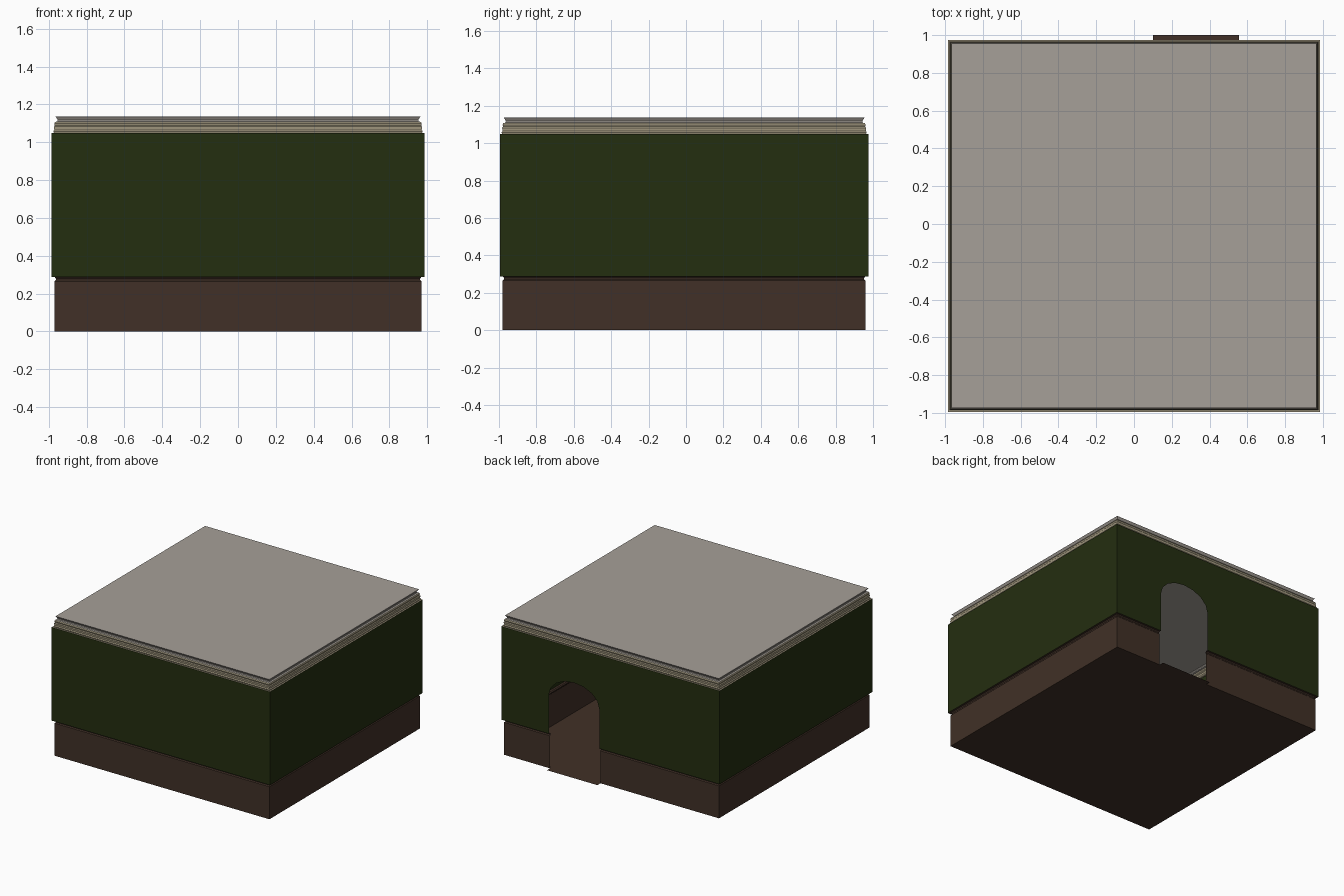
import bpy, bmesh, math

if "Cube" in bpy.data.objects:
    bpy.data.objects.remove(bpy.data.objects["Cube"])

X, Y0, Y1 = 0.985, -0.995, 0.975      # wall shell extents
DX0, DX1 = 0.10, 0.555                # doorway in the back wall
WALL_Z0, WALL_Z1, TOP = 0.288, 1.05, 1.137


def material(name, rgb):
    m = bpy.data.materials.new(name)
    m.diffuse_color = (*rgb, 1)
    m.use_nodes = True
    m.node_tree.nodes["Principled BSDF"].inputs["Base Color"].default_value = m.diffuse_color
    return m


GREEN = material("dark green wall", (0.0176, 0.0273, 0.0052))
BROWN = material("dark brown wood", (0.0529, 0.0300, 0.0200))
TAN = material("tan cornice", (0.39, 0.34, 0.23))
GREY = material("warm grey plaster", (0.38, 0.35, 0.315))


def make(name, faces, mat):
    """Object from a list of point loops."""
    bm = bmesh.new()
    for f in faces:
        bm.faces.new([bm.verts.new(p) for p in f])
    bmesh.ops.remove_doubles(bm, verts=bm.verts, dist=1e-5)
    me = bpy.data.meshes.new(name)
    bm.to_mesh(me)
    bm.free()
    me.materials.append(mat)
    ob = bpy.data.objects.new(name, me)
    bpy.context.collection.objects.link(ob)
    return ob


def ring(inset, z, door=False):
    """Closed path round the room; with door it starts and ends at the jambs."""
    x, a, b = X - inset, Y0 + inset, Y1 - inset
    pts = [(-x, b, z), (-x, a, z), (x, a, z), (x, b, z)]
    if door:
        return [(DX0, b, z)] + pts + [(DX1, b, z)]
    return pts + pts[:1]


def sweep(name, profile, mat, door=False):
    faces = []
    for p, q in zip(profile, profile[1:]):
        lo, hi = ring(*p, door), ring(*q, door)
        for i in range(len(lo) - 1):
            faces.append([lo[i], lo[i + 1], hi[i + 1], hi[i]])
    return make(name, faces, mat)


# floor with door sill
x, a, b = X - 0.015, Y0 + 0.015, Y1 - 0.015
make("floor", [[(-x, a, 0), (x, a, 0), (x, b, 0), (DX1, b, 0), (DX1, 1.0, 0),
                (DX0, 1.0, 0), (DX0, b, 0), (-x, b, 0)][::-1]], BROWN)

# wainscot with its top rail stepping out to the wall
sweep("wainscot", [(0.015, 0), (0.015, 0.265), (0.022, 0.272), (0.022, 0.28),
                   (0.016, WALL_Z0), (0, WALL_Z0)], BROWN, door=True)

# three plain walls
lo, hi = ring(0, WALL_Z0), ring(0, WALL_Z1)
make("walls", [[lo[i], lo[i + 1], hi[i + 1], hi[i]] for i in range(3)], GREEN)

# back wall with arched doorway
cx, r, spring, rise, n = (DX0 + DX1) / 2, (DX1 - DX0) / 2, 0.61, 0.155, 8
arch = [(cx - r * math.cos(math.pi * i / n), spring + rise * math.sin(math.pi * i / n))
        for i in range(n + 1)]
outer = [[(-X, Y1, WALL_Z0), (DX0, Y1, WALL_Z0), (DX0, Y1, spring), (-X, Y1, spring)][::-1],
         [(DX1, Y1, WALL_Z0), (X, Y1, WALL_Z0), (X, Y1, spring), (DX1, Y1, spring)][::-1],
         [(-X, Y1, spring), (DX0, Y1, spring), (DX0, Y1, WALL_Z1), (-X, Y1, WALL_Z1)][::-1],
         [(DX1, Y1, spring), (X, Y1, spring), (X, Y1, WALL_Z1), (DX1, Y1, WALL_Z1)][::-1]]
for (xa, za), (xb, zb) in zip(arch, arch[1:]):
    outer.append([(xa, Y1, WALL_Z1), (xb, Y1, WALL_Z1), (xb, Y1, zb), (xa, Y1, za)])
make("back_wall", outer, GREEN)

# stepped cornice: tan mouldings below, grey cove above
sweep("cornice_lower", [(0, WALL_Z1), (0.012, WALL_Z1), (0.009, 1.058), (0.014, 1.066),
                        (0.012, 1.082), (0.017, 1.088), (0.014, 1.098), (0.018, 1.107)], TAN)
sweep("cornice_cove", [(0.018, 1.107), (0.03, 1.110), (0.032, 1.118),
                       (0.027, 1.127), (0.02, TOP)], GREY)

# ceiling
make("ceiling", [ring(0.02, TOP)[:4]], GREY)
